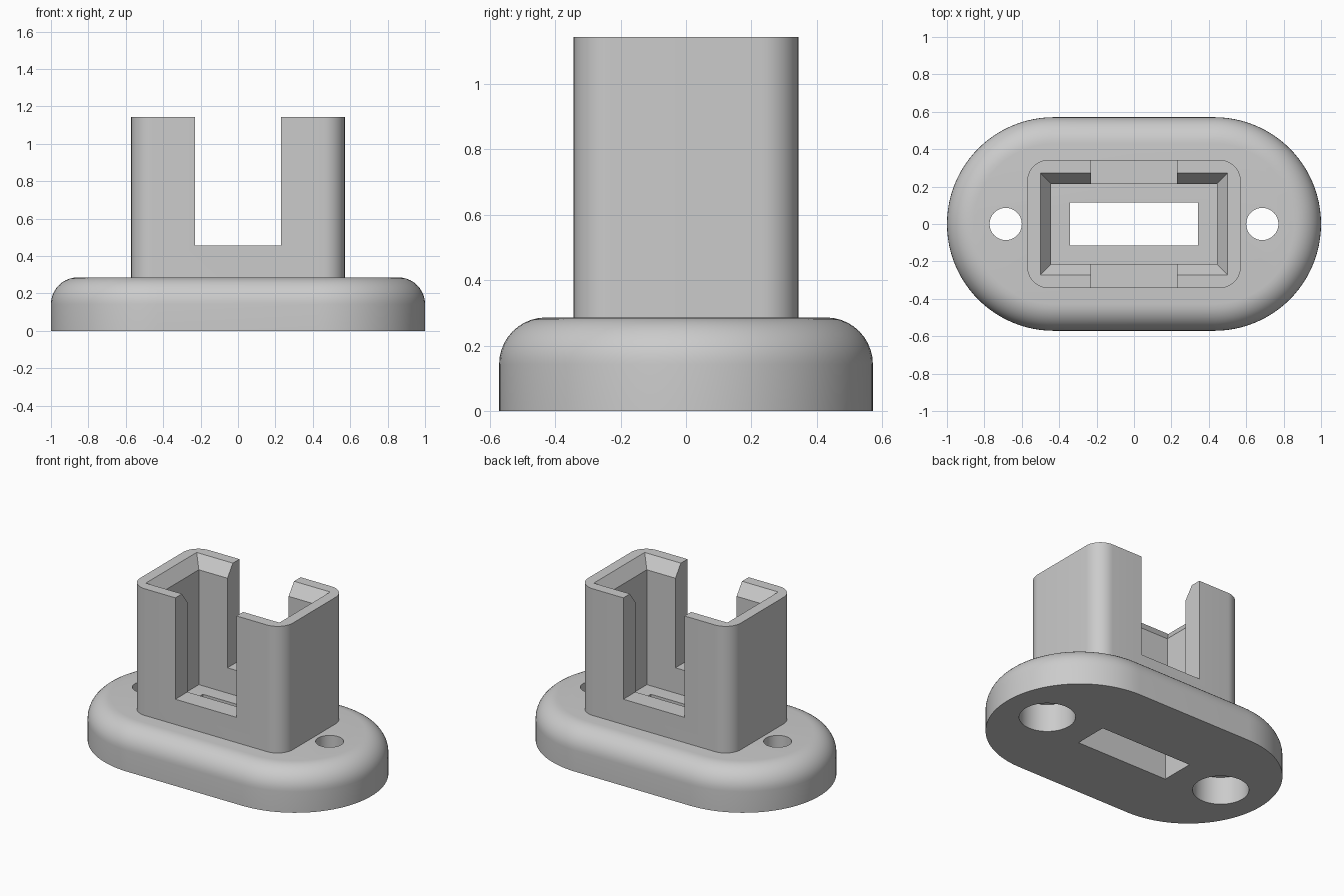
import bpy, bmesh
from math import cos, sin, pi, radians

cube = bpy.data.objects.get("Cube")
if cube:
    bpy.data.objects.remove(cube)

grey = bpy.data.materials.new("light grey plastic")
grey.use_nodes = True
colour = (0.6, 0.6, 0.6, 1)
grey.diffuse_color = colour
grey.node_tree.nodes["Principled BSDF"].inputs["Base Color"].default_value = colour


def outline(hx, hy, r=0.0, seg=0, cx=0.0):
    """Rounded rectangle; r equal to both half sizes gives a circle."""
    pts = []
    for q, (sx, sy) in enumerate([(1, 1), (-1, 1), (-1, -1), (1, -1)]):
        for i in range(seg + 1):
            a = (q + (i / seg if seg else 0)) * pi / 2
            pts.append((cx + sx * (hx - r) + r * cos(a), sy * (hy - r) + r * sin(a)))
    return pts


def loft(name, rings):
    """Closed solid through a stack of (outline, height) rings."""
    bm = bmesh.new()
    loops = [[bm.verts.new((x, y, z)) for x, y in pts] for pts, z in rings]
    for low, high in zip(loops, loops[1:]):
        n = len(low)
        for i in range(n):
            j = (i + 1) % n
            bm.faces.new((low[i], low[j], high[j], high[i]))
    bm.faces.new(loops[0][::-1])
    bm.faces.new(loops[-1])
    bmesh.ops.remove_doubles(bm, verts=bm.verts, dist=1e-5)
    bmesh.ops.recalc_face_normals(bm, faces=bm.faces)
    mesh = bpy.data.meshes.new(name)
    bm.to_mesh(mesh)
    bm.free()
    mesh.materials.append(grey)
    ob = bpy.data.objects.new(name, mesh)
    bpy.context.collection.objects.link(ob)
    return ob


def prism(name, pts, z0, z1):
    return loft(name, [(pts, z0), (pts, z1)])


def finish(ob, cutters):
    """Subtract the cutters, then smooth the rounded surfaces."""
    bpy.ops.object.select_all(action="DESELECT")
    bpy.context.view_layer.objects.active = ob
    ob.select_set(True)
    for cutter in cutters:
        cutter.hide_render = True
        mod = ob.modifiers.new("cut", "BOOLEAN")
        mod.operation = "DIFFERENCE"
        mod.solver = "EXACT"
        mod.object = cutter
        bpy.ops.object.modifier_apply(modifier=mod.name)
        bpy.data.objects.remove(cutter)
    bpy.ops.object.shade_smooth_by_angle(angle=radians(30))


# Base plate: stadium with a rounded upper rim
HY, TOP, FILLET = 0.571, 0.286, 0.143
rings = [(outline(1, HY, HY, 24), 0)]
for k in range(11):
    a = k / 10 * pi / 2
    inset = FILLET * (1 - cos(a))
    rings.append((outline(1 - inset, HY - inset, HY - inset, 24),
                  TOP - FILLET + FILLET * sin(a)))
base = loft("base_plate", rings)

# Cable opening, and a counterbored screw hole on each side
cuts = [prism("cable_opening", outline(0.343, 0.114), -0.1, 0.5)]
for x in (-0.686, 0.686):
    cuts.append(prism("screw_hole", outline(0.086, 0.086, 0.086, 10, x), -0.1, 0.5))
    cuts.append(prism("counterbore", outline(0.171, 0.171, 0.171, 12, x), -0.1, 0.187))
finish(base, cuts)

# Socket: rounded tube with a flared mouth and a slot through front and back
HIGH = 1.143
socket = prism("socket", outline(0.571, 0.343, 0.114, 10), 0.25, HIGH)
inner, mouth = outline(0.443, 0.214), outline(0.5, 0.272)
cavity = loft("cavity", [(inner, 0.2), (inner, HIGH - 0.08), (mouth, HIGH), (mouth, 1.4)])
slot = prism("slot", outline(0.229, 0.6), 0.457, 1.5)
finish(socket, [cavity, slot])
